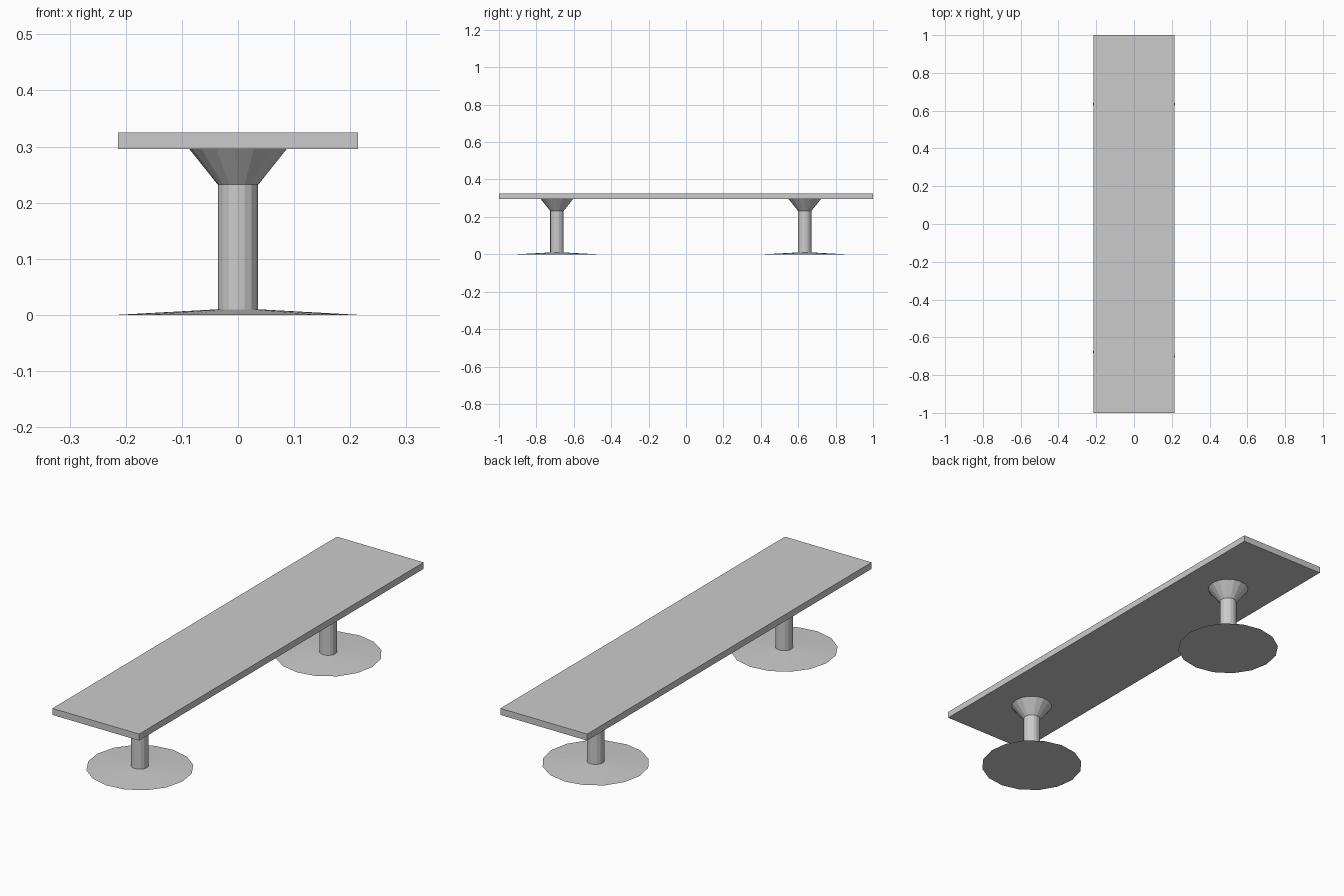
import bpy, bmesh, math

if "Cube" in bpy.data.objects:
    bpy.data.objects.remove(bpy.data.objects["Cube"])

SIDES = 16


def finish(bm, name):
    bmesh.ops.recalc_face_normals(bm, faces=bm.faces)
    mesh = bpy.data.meshes.new(name)
    bm.to_mesh(mesh)
    bm.free()
    obj = bpy.data.objects.new(name, mesh)
    bpy.context.collection.objects.link(obj)
    return obj


def lathe(name, profile, y, turn):
    """Closed flat-faceted solid turned from (radius, height) points."""
    bm = bmesh.new()
    rings = []
    for r, z in profile:
        angles = [turn + 2 * math.pi * i / SIDES for i in range(SIDES)]
        rings.append([bm.verts.new((r * math.cos(a), r * math.sin(a), z)) for a in angles])
    for low, high in zip(rings, rings[1:]):
        for i in range(SIDES):
            j = (i + 1) % SIDES
            bm.faces.new((low[i], low[j], high[j], high[i]))
    bm.faces.new(rings[0][::-1])
    bm.faces.new(rings[-1])
    obj = finish(bm, name)
    obj.location.y = y
    return obj


# Bench plank
bm = bmesh.new()
bmesh.ops.create_cube(bm, size=1)
bmesh.ops.scale(bm, vec=(0.427, 2.0, 0.029), verts=bm.verts)
plank = finish(bm, "seat_plank")
plank.location.z = 0.3105

# Pedestals: shallow foot disc, round post, flared head under the plank
pedestal_profile = [(0.217, 0), (0.036, 0.01), (0.036, 0.232), (0.087, 0.296)]
for name, y, turn in (("front_pedestal", -0.69, -3.5), ("back_pedestal", 0.635, 0)):
    lathe(name, pedestal_profile, y, math.radians(turn))
